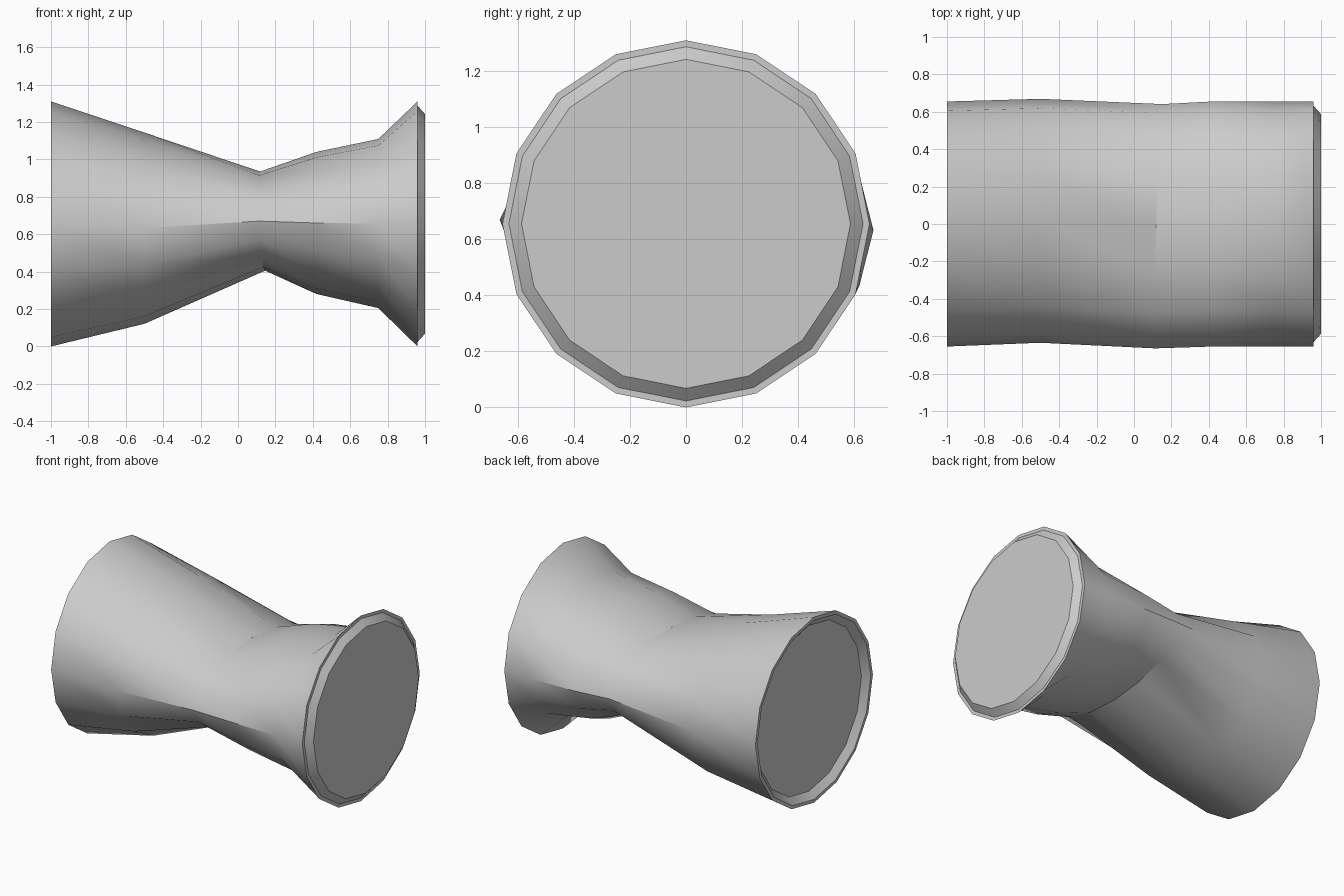
import bpy, bmesh, math

cube = bpy.data.objects.get("Cube")
if cube:
    bpy.data.objects.remove(cube, do_unlink=True)

SIDES = 16
MID = 0.655   # height of the axis, also the end radius

# Single material
grey = bpy.data.materials.new("light grey")
grey.use_nodes = True
colour = (0.6, 0.6, 0.6, 1)
grey.diffuse_color = colour
grey.node_tree.nodes["Principled BSDF"].inputs["Base Color"].default_value = colour


def ring(bm, x, cy, cz, half_y, half_z, lean_y=0.0, lean_z=0.0):
    """Elliptical section across x; the leans skew it along x."""
    verts = []
    for i in range(SIDES):
        a = 2 * math.pi * i / SIDES
        y, z = half_y * math.cos(a), half_z * math.sin(a)
        verts.append(bm.verts.new((x + lean_y * y + lean_z * z, cy + y, cz + z)))
    return verts


def circle(bm, x, radius):
    return ring(bm, x, 0, MID, radius, radius)


bm = bmesh.new()
sections = [
    # recessed socket at the wide plain end
    circle(bm, -0.96, 0.585),
    circle(bm, -1.0, 0.632),
    # body, pinched flat at the waist
    circle(bm, -1.0, MID),
    ring(bm, -0.5, 0.017, 0.632, 0.652, 0.511),
    ring(bm, 0.132, -0.012, 0.67, 0.653, 0.265, 0.03, -0.05),
    ring(bm, 0.42, 0, 0.66, 0.655, 0.38),
    ring(bm, 0.75, 0, 0.657, 0.655, 0.452),
    circle(bm, 0.96, MID),
    # bevelled plug at the flared end
    circle(bm, 0.96, 0.632),
    circle(bm, 1.0, 0.587),
]

# Skin between neighbouring sections, then cap both ends
for lower, upper in zip(sections, sections[1:]):
    for i in range(SIDES):
        j = (i + 1) % SIDES
        bm.faces.new((lower[i], lower[j], upper[j], upper[i]))
bm.faces.new(sections[0])
bm.faces.new(sections[-1])
bmesh.ops.recalc_face_normals(bm, faces=bm.faces)

mesh = bpy.data.meshes.new("pinched_tube")
bm.to_mesh(mesh)
bm.free()
mesh.materials.append(grey)
tube = bpy.data.objects.new("pinched_tube", mesh)
bpy.context.collection.objects.link(tube)

# Smooth body with crisp rims and waist crease
bpy.ops.object.select_all(action="DESELECT")
tube.select_set(True)
bpy.context.view_layer.objects.active = tube
bpy.ops.object.shade_smooth_by_angle(angle=math.radians(32))
